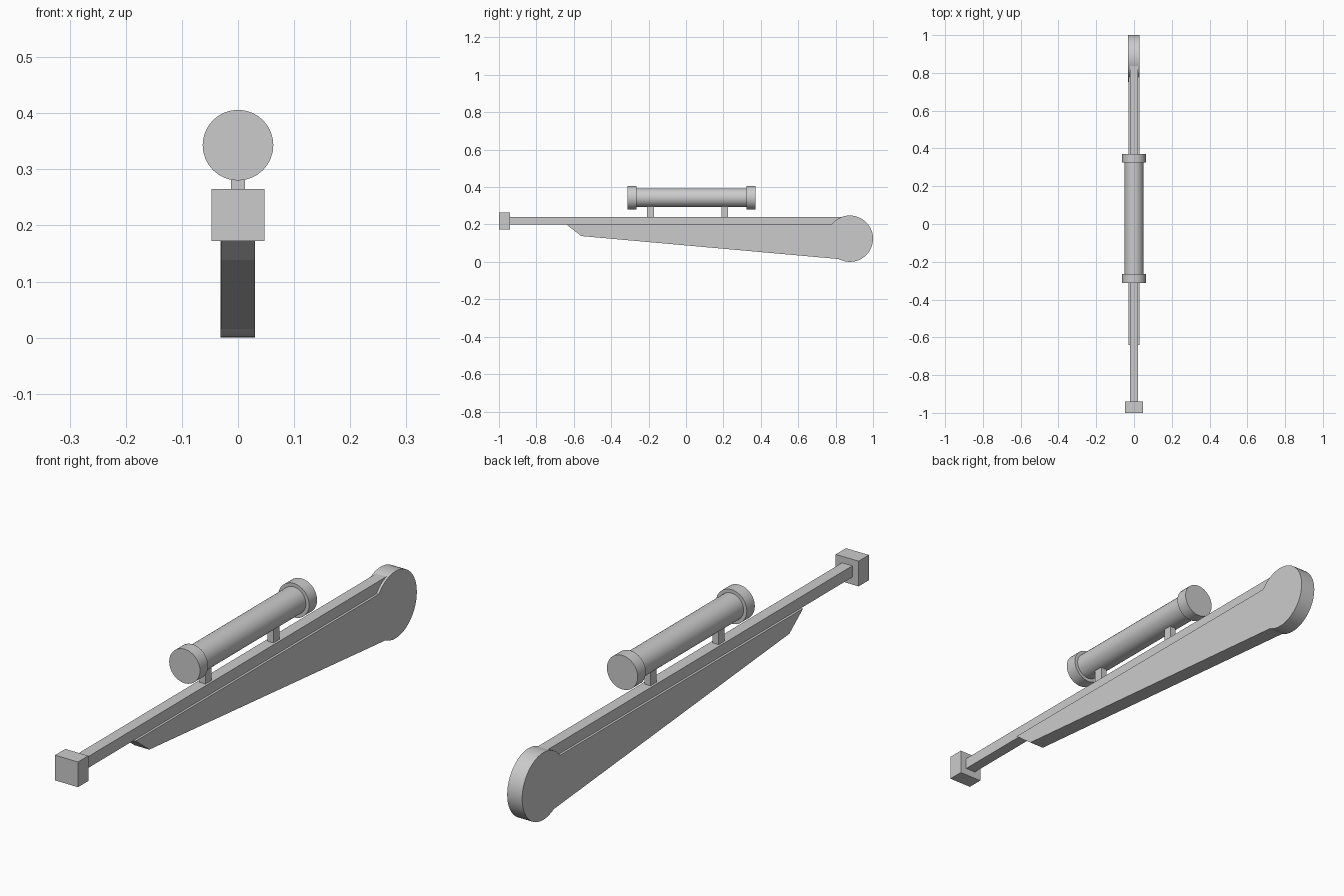
import bpy, bmesh
from math import radians
from mathutils import Matrix

if "Cube" in bpy.data.objects:
    bpy.data.objects.remove(bpy.data.objects["Cube"])


def finish(name, bm, smooth=False):
    bmesh.ops.recalc_face_normals(bm, faces=bm.faces[:])
    mesh = bpy.data.meshes.new(name)
    bm.to_mesh(mesh)
    bm.free()
    obj = bpy.data.objects.new(name, mesh)
    bpy.context.collection.objects.link(obj)
    if smooth:
        bpy.ops.object.select_all(action='DESELECT')
        obj.select_set(True)
        bpy.context.view_layer.objects.active = obj
        bpy.ops.object.shade_smooth_by_angle(angle=radians(30))
    return obj


def box(name, x, y, z):
    """Box from (min, max) ranges."""
    bm = bmesh.new()
    bmesh.ops.create_cube(bm, size=1)
    for v in bm.verts:
        v.co = [r[0] + (c + 0.5) * (r[1] - r[0]) for r, c in zip((x, y, z), v.co)]
    return finish(name, bm)


def cylinder(name, centre, radius, length, axis, sides=32):
    bm = bmesh.new()
    turn = Matrix.Rotation(radians(90), 4, 'Y' if axis == 'X' else 'X')
    bmesh.ops.create_cone(bm, cap_ends=True, segments=sides, radius1=radius,
                          radius2=radius, depth=length,
                          matrix=Matrix.Translation(centre) @ turn)
    return finish(name, bm, True)


def prism(name, profile, half_width):
    """Side profile in (y, z), extruded across x."""
    bm = bmesh.new()
    face = bm.faces.new([bm.verts.new((-half_width, y, z)) for y, z in profile])
    ext = bmesh.ops.extrude_face_region(bm, geom=[face])
    moved = [g for g in ext['geom'] if isinstance(g, bmesh.types.BMVert)]
    bmesh.ops.translate(bm, verts=moved, vec=(2 * half_width, 0, 0))
    return finish(name, bm)


# Barrel and square muzzle
box("barrel", (-0.021, 0.021), (-0.95, 0.84), (0.199, 0.241))
box("muzzle", (-0.047, 0.047), (-1.0, -0.94), (0.172, 0.265))

# Tapered stock with rounded butt
prism("stock", [(-0.64, 0.2), (-0.56, 0.138), (0.83, 0.014), (0.83, 0.2)], 0.03)
cylinder("butt", (-0.0005, 0.876, 0.124), 0.124, 0.061, 'X', 48)

# Scope tube, end caps and mounts
SCOPE_Z = 0.343
cylinder("scope_tube", (0, 0.03, SCOPE_Z), 0.05, 0.62, 'Y')
for end, y, mount_y in (("front", -0.288, -0.19), ("rear", 0.348, 0.207)):
    cylinder(f"scope_cap_{end}", (0, y, SCOPE_Z), 0.063, 0.047, 'Y')
    box(f"scope_mount_{end}", (-0.0125, 0.0125),
        (mount_y - 0.018, mount_y + 0.018), (0.23, 0.31))
